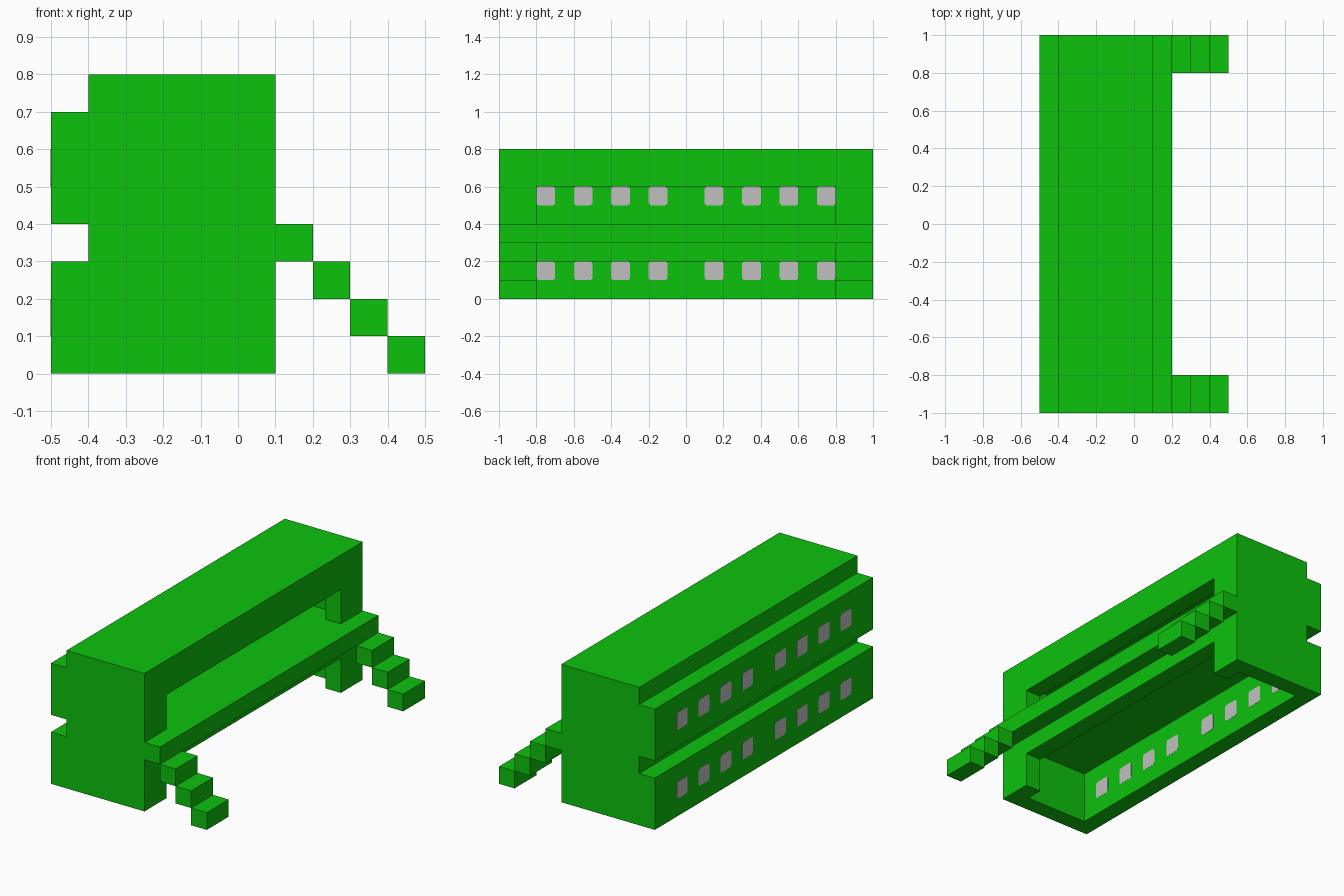
import bpy
import bmesh
from mathutils import Vector

cube = bpy.data.objects.get("Cube")
if cube:
    bpy.data.objects.remove(cube, do_unlink=True)


def make_material(name, color):
    mat = bpy.data.materials.new(name)
    mat.use_nodes = True
    mat.diffuse_color = color
    mat.node_tree.nodes["Principled BSDF"].inputs["Base Color"].default_value = color
    return mat


GREEN = make_material("bright green", (0.004, 0.54, 0.004, 1))
GREY = make_material("window grey", (0.53, 0.53, 0.53, 1))


def prism(name, axis, profile, start, end, mat=GREEN):
    """Extrude a closed profile along x (profile in y, z) or y (profile in x, z)."""
    bm = bmesh.new()
    place = (lambda a, b: (start, a, b)) if axis == "x" else (lambda a, b: (a, start, b))
    face = bm.faces.new([bm.verts.new(place(a, b)) for a, b in profile])
    out = bmesh.ops.extrude_face_region(bm, geom=[face], use_keep_orig=True)
    step = Vector((end - start, 0, 0)) if axis == "x" else Vector((0, end - start, 0))
    bmesh.ops.translate(bm, vec=step, verts=[v for v in out["geom"] if isinstance(v, bmesh.types.BMVert)])
    bmesh.ops.recalc_face_normals(bm, faces=bm.faces)
    mesh = bpy.data.meshes.new(name)
    bm.to_mesh(mesh)
    bm.free()
    mesh.materials.append(mat)
    obj = bpy.data.objects.new(name, mesh)
    bpy.context.collection.objects.link(obj)
    return obj


def box(name, x, y, z):
    return prism(name, "y", [(x[0], z[0]), (x[1], z[0]), (x[1], z[1]), (x[0], z[1])], *y)


# End walls, notched where the storeys step out at the back
end_profile = [(-0.5, 0), (0.1, 0), (0.1, 0.8), (-0.4, 0.8), (-0.4, 0.7),
               (-0.5, 0.7), (-0.5, 0.4), (-0.4, 0.4), (-0.4, 0.3), (-0.5, 0.3)]
prism("front_end_wall", "y", end_profile, -1, -0.9)
prism("back_end_wall", "y", end_profile, 0.9, 1)

# Roof, middle floor and the balcony running along the open side
box("roof", (-0.4, 0.1), (-0.9, 0.9), (0.7, 0.8))
box("middle_floor", (-0.4, 0.1), (-0.9, 0.9), (0.3, 0.4))
box("balcony", (0.1, 0.2), (-1, 1), (0.3, 0.4))

# Each storey: windowed wall on one side, wide framed opening on the other
for storey, base in (("lower", 0.0), ("upper", 0.4)):
    top = base + 0.3
    box(storey + "_window_wall", (-0.5, -0.4), (-0.9, 0.9), (base, top))
    prism(storey + "_opening_frame", "x",
          [(-0.9, base), (-0.8, base), (-0.8, base + 0.2), (0.8, base + 0.2),
           (0.8, base), (0.9, base), (0.9, top), (-0.9, top)], 0, 0.1)

    # Panes show on both faces of the wall and have slightly clipped corners
    h, c, zc = 0.05, 0.01, base + 0.15
    corner = [(-h + c, -h), (h - c, -h), (h, -h + c), (h, h - c),
              (h - c, h), (-h + c, h), (-h, h - c), (-h, -h + c)]
    for i, yc in enumerate((-0.75, -0.55, -0.35, -0.15, 0.15, 0.35, 0.55, 0.75)):
        outline = [(yc + a, zc + b) for a, b in corner]
        for side, x in (("outer", -0.5), ("inner", -0.4)):
            prism(f"{storey}_{side}_window_{i + 1}", "x", outline, x - 0.001, x + 0.001, GREY)

# Stairs down from both ends of the balcony
for end, y in (("front", (-1, -0.8)), ("back", (0.8, 1))):
    for i in range(3):
        x, z = 0.2 + 0.1 * i, 0.2 - 0.1 * i
        box(f"{end}_step_{i + 1}", (x, x + 0.1), y, (z, z + 0.1))
